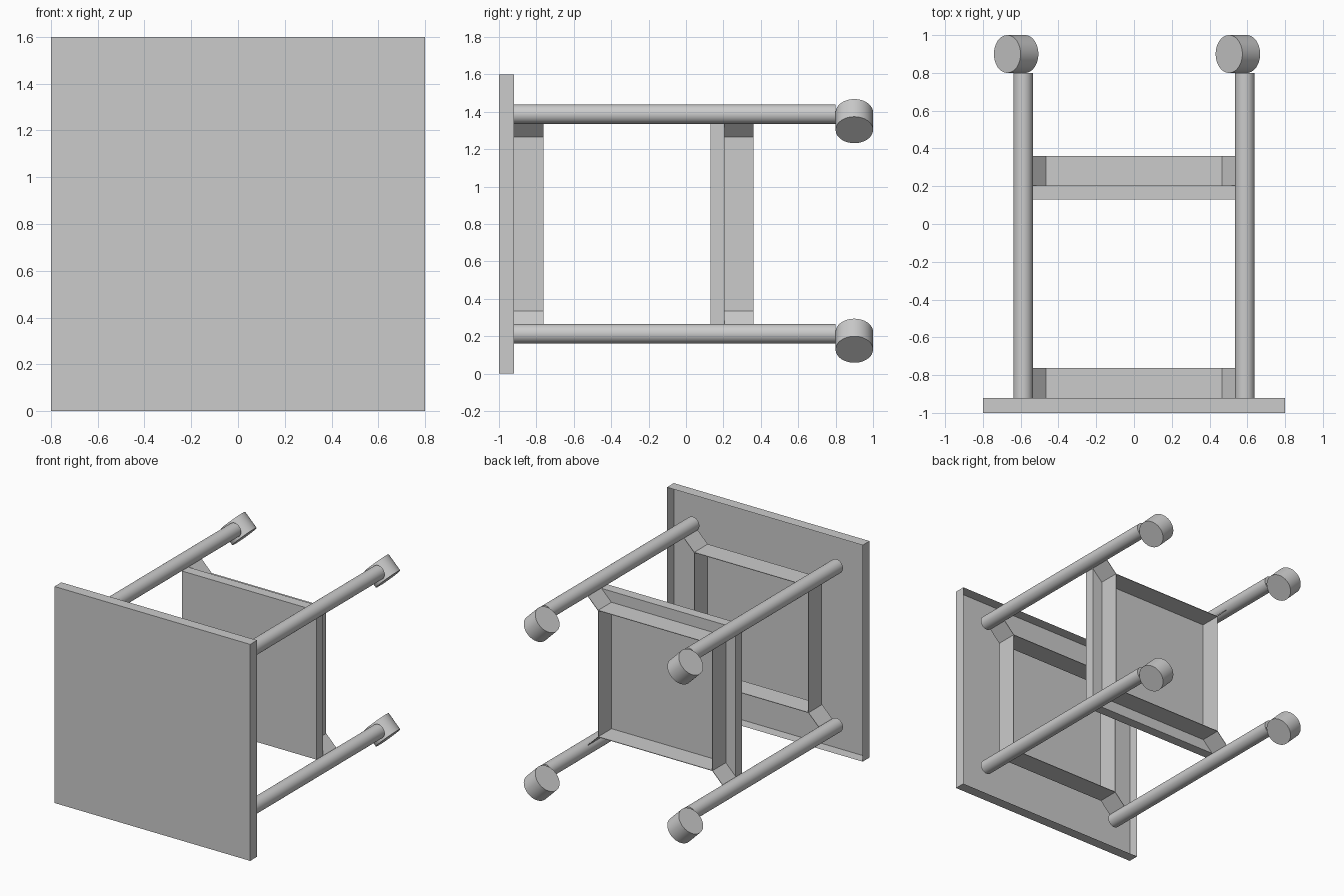
import bpy
import bmesh
from math import pi
from mathutils import Vector

if "Cube" in bpy.data.objects:
    bpy.data.objects.remove(bpy.data.objects["Cube"])

CZ = 0.8          # height of the table's centre line (it lies on its side)
LEG = 0.587       # leg offset from the centre line
RAIL = 0.467      # apron rail offset
SHEET = 0.004     # apron sheet thickness


def box(name, x, y0, y1, z, sx, sz, turn=0.0):
    bpy.ops.mesh.primitive_cube_add(size=1, location=(x, (y0 + y1) / 2, z), rotation=(0, turn, 0))
    ob = bpy.context.object
    ob.name = name
    ob.scale = (sx, y1 - y0, sz)
    return ob


def open_back(ob):
    # remove the +y face, leaving a thin tray
    bm = bmesh.new()
    bm.from_mesh(ob.data)
    bm.normal_update()
    bmesh.ops.delete(bm, geom=[f for f in bm.faces if f.normal.y > 0.9], context='FACES')
    bm.to_mesh(ob.data)
    bm.free()


def rod(name, centre, axis, radius, length, sides=48):
    bpy.ops.mesh.primitive_cylinder_add(vertices=sides, radius=radius, depth=length, location=centre)
    ob = bpy.context.object
    ob.name = name
    ob.rotation_euler = Vector(axis).to_track_quat('Z', 'Y').to_euler()
    bpy.ops.object.shade_smooth_by_angle()
    return ob


def apron(name, y0, y1):
    # square of thin rails plus diagonal braces running out to the legs
    inner, outer = RAIL, 0.556
    mid, length = (inner + outer) / 2, (outer - inner) * 2 ** 0.5
    for s in (-1, 1):
        box(name + "_side_rail", s * RAIL, y0, y1, CZ, SHEET, 2 * RAIL + SHEET)
        box(name + "_cross_rail", 0, y0, y1, CZ + s * RAIL, 2 * RAIL + SHEET, SHEET)
        for t in (-1, 1):
            box(name + "_corner_brace", s * mid, y0, y1, CZ + t * mid,
                length, SHEET, -s * t * pi / 4)


# table top (hollow underneath) and lower shelf
open_back(box("table_top", 0, -1.0, -0.92, CZ, 1.6, 1.6))
box("shelf", 0, 0.13, 0.205, CZ, 1.1, 1.1)

# aprons behind each panel
apron("top_apron", -0.92, -0.762)
apron("shelf_apron", 0.205, 0.36)

# legs with swivelled caster wheels
for sx in (-1, 1):
    for sz in (-1, 1):
        x, z = sx * LEG, CZ + sz * LEG
        rod("leg", (x, -0.06, z), (0, 1, 0), 0.052, 1.72)
        rod("caster_wheel", (x - 0.037, 0.9, z - 0.037), (-1, 0, 1), 0.1, 0.133)
